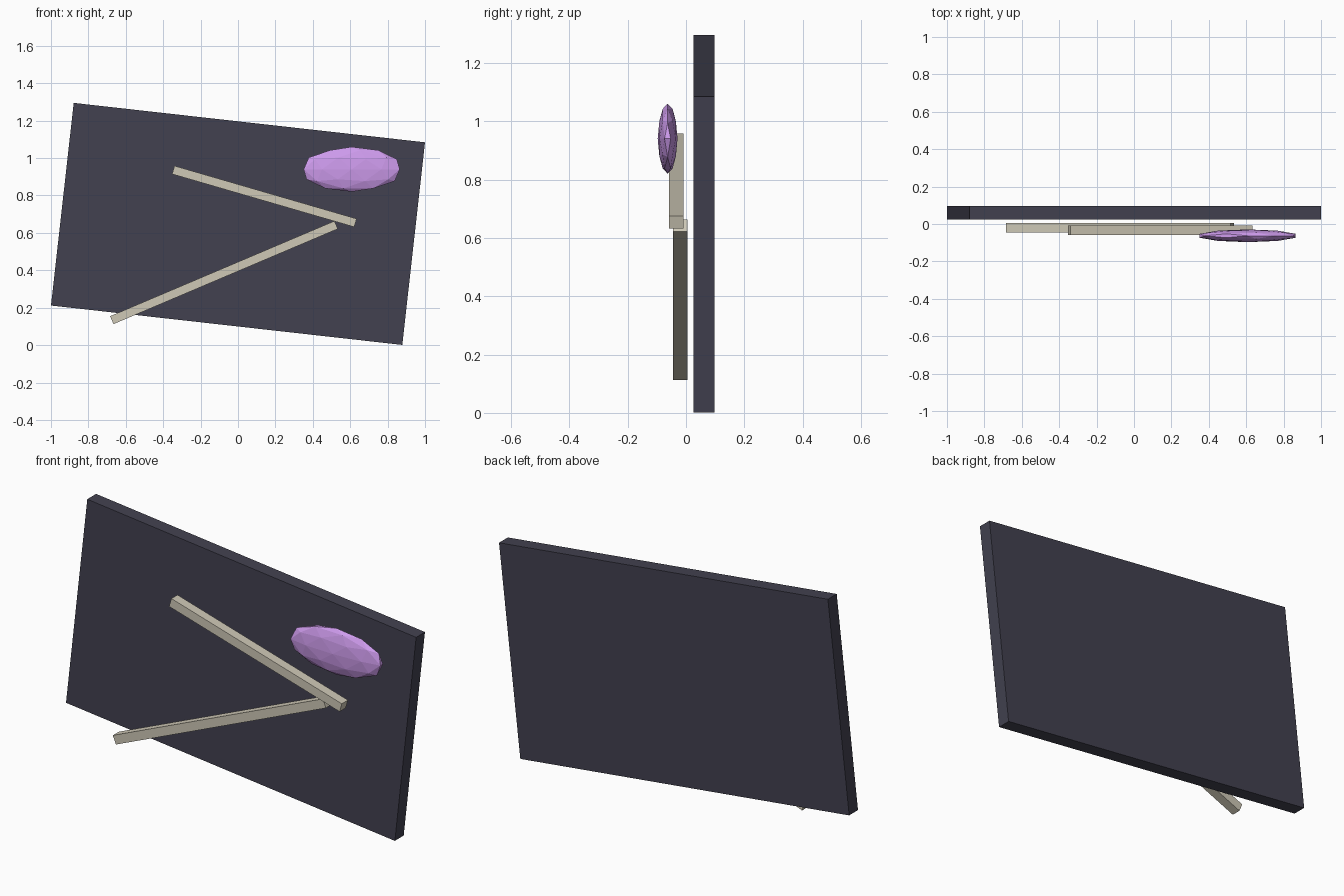
import bpy
from math import radians

if "Cube" in bpy.data.objects:
    bpy.data.objects.remove(bpy.data.objects["Cube"])


def material(name, rgb):
    m = bpy.data.materials.new(name)
    m.diffuse_color = (*rgb, 1)
    m.use_nodes = True
    m.node_tree.nodes["Principled BSDF"].inputs["Base Color"].default_value = m.diffuse_color
    return m


def slab(name, loc, size, tilt, mat):
    bpy.ops.mesh.primitive_cube_add(size=1, location=loc, rotation=(0, radians(tilt), 0))
    ob = bpy.context.object
    ob.name = name
    ob.scale = size
    ob.data.materials.append(mat)
    return ob


dark = material("dark_slate", (0.055, 0.053, 0.08))
bone = material("bone", (0.62, 0.58, 0.47))
violet = material("violet", (0.62, 0.33, 0.85))

# Tilted backing board
slab("board", (0, 0.061, 0.648), (1.89, 0.072, 1.09), 6.4, dark)

# Two hands in front of the board, layered in depth
slab("upper_bar", (0.141, -0.034, 0.795), (1.014, 0.05, 0.046), 16.2, bone)
slab("lower_bar", (-0.075, -0.02, 0.388), (1.303, 0.05, 0.046), -23, bone)

# Flattened faceted gem
bpy.ops.mesh.primitive_ico_sphere_add(subdivisions=2, radius=1, location=(0.608, -0.063, 0.94))
gem = bpy.context.object
gem.name = "gem"
gem.scale = (0.27, 0.034, 0.12)
gem.data.materials.append(violet)
